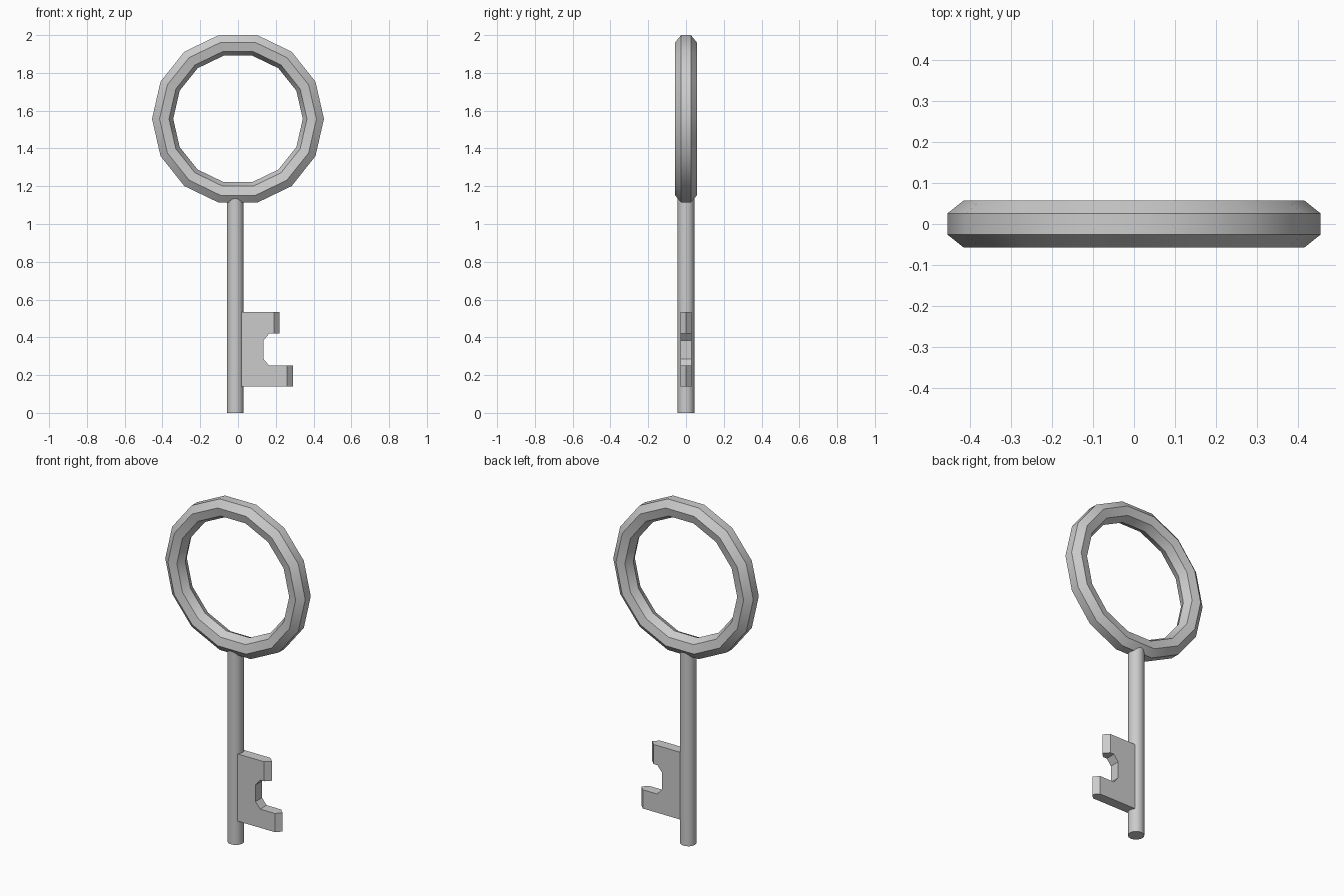
import bpy, bmesh
from math import cos, sin, pi, radians
from mathutils import Matrix

if "Cube" in bpy.data.objects:
    bpy.data.objects.remove(bpy.data.objects["Cube"])

SHAFT_X = -0.0145


def finish(bm, name):
    bmesh.ops.recalc_face_normals(bm, faces=bm.faces[:])
    mesh = bpy.data.meshes.new(name)
    bm.to_mesh(mesh)
    bm.free()
    obj = bpy.data.objects.new(name, mesh)
    bpy.context.collection.objects.link(obj)
    bpy.ops.object.select_all(action='DESELECT')
    obj.select_set(True)
    bpy.context.view_layer.objects.active = obj
    bpy.ops.object.shade_smooth_by_angle(angle=radians(30))
    return obj


# Ring handle: seven-sided section, flat side outward, spun in 14 steps
bm = bmesh.new()
center_z, major, minor = 1.5565, 0.402, 0.059
section = []
for i in range(7):
    a = (i + 0.5) * 2 * pi / 7
    section.append(bm.verts.new((major + minor * cos(a), minor * sin(a), center_z)))
edges = [bm.edges.new((section[i], section[(i + 1) % 7])) for i in range(7)]
bmesh.ops.spin(bm, geom=section + edges, cent=(0, 0, center_z), axis=(0, 1, 0),
               angle=2 * pi, steps=14, use_duplicate=False)
bmesh.ops.remove_doubles(bm, verts=bm.verts[:], dist=0.0005)
finish(bm, "ring_handle")

# Shaft: its top ends inside the ring
bm = bmesh.new()
top = 1.17
bmesh.ops.create_cone(bm, cap_ends=True, segments=16, radius1=0.044, radius2=0.044,
                      depth=top, matrix=Matrix.Translation((SHAFT_X, 0, top / 2)))
finish(bm, "shaft")

# Bit: notched plate whose two tooth tips come to a ridge at mid thickness
# (x, z, is_tip)
outline = [(SHAFT_X, 0.14, 0), (0.29, 0.14, 1), (0.29, 0.25, 1), (0.165, 0.25, 0),
           (0.135, 0.286, 0), (0.135, 0.384, 0), (0.165, 0.42, 0),
           (0.22, 0.42, 1), (0.22, 0.535, 1), (SHAFT_X, 0.535, 0)]
bm = bmesh.new()
layers = [[bm.verts.new((x - tip * abs(y), y, z)) for x, z, tip in outline]
          for y in (-0.03, 0, 0.03)]
n = len(outline)
for lower, upper in zip(layers, layers[1:]):
    for i in range(n):
        j = (i + 1) % n
        bm.faces.new((lower[i], lower[j], upper[j], upper[i]))
bm.faces.new(layers[0])
bm.faces.new(layers[-1])
finish(bm, "key_bit")
